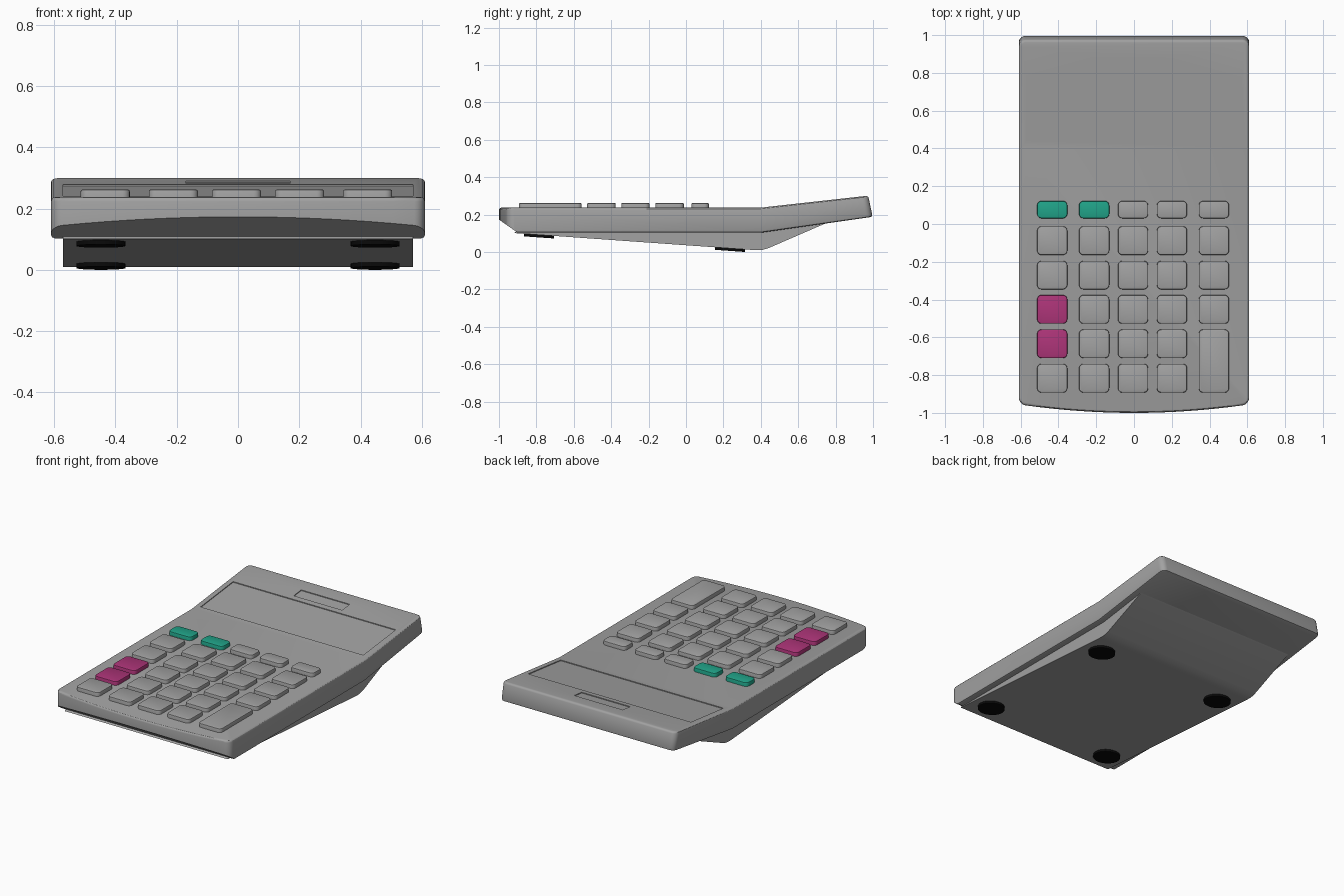
import bpy, bmesh, math

if "Cube" in bpy.data.objects:
    bpy.data.objects.remove(bpy.data.objects["Cube"])


def material(name, rgb):
    m = bpy.data.materials.new(name)
    m.diffuse_color = (*rgb, 1)
    m.use_nodes = True
    m.node_tree.nodes["Principled BSDF"].inputs["Base Color"].default_value = m.diffuse_color
    return m


GREY = material("grey plastic", (0.36, 0.36, 0.36))
TEAL = material("teal plastic", (0.015, 0.37, 0.25))
MAGENTA = material("magenta plastic", (0.42, 0.035, 0.19))
BLACK = material("black rubber", (0.003, 0.003, 0.003))


def finish(bm, name, mat, smooth=True):
    bmesh.ops.recalc_face_normals(bm, faces=bm.faces)
    me = bpy.data.meshes.new(name)
    bm.to_mesh(me)
    bm.free()
    ob = bpy.data.objects.new(name, me)
    bpy.context.collection.objects.link(ob)
    me.materials.append(mat)
    if smooth:
        bpy.ops.object.select_all(action='DESELECT')
        ob.select_set(True)
        bpy.context.view_layer.objects.active = ob
        bpy.ops.object.shade_smooth_by_angle(angle=math.radians(30))
    return ob


def extrude(points, vector):
    bm = bmesh.new()
    face = bm.faces.new([bm.verts.new(p) for p in points])
    new = bmesh.ops.extrude_face_region(bm, geom=[face])["geom"]
    bmesh.ops.translate(bm, vec=vector,
                        verts=[v for v in new if isinstance(v, bmesh.types.BMVert)])
    bmesh.ops.recalc_face_normals(bm, faces=bm.faces)
    return bm


def rounded_rect(x0, x1, y0, y1, r, steps=5):
    corners = [(x1 - r, y1 - r), (x0 + r, y1 - r), (x0 + r, y0 + r), (x1 - r, y0 + r)]
    pts = []
    for q, (cx, cy) in enumerate(corners):
        for i in range(steps + 1):
            a = math.pi / 2 * (q + i / steps)
            pts.append((cx + r * math.cos(a), cy + r * math.sin(a)))
    return pts


def bevel_rim(bm, z, width, segments):
    rim = [e for e in bm.edges if all(abs(v.co.z - z) < 1e-5 for v in e.verts)]
    bmesh.ops.bevel(bm, geom=rim, offset=width, segments=segments, profile=0.5,
                    affect='EDGES', clamp_overlap=True)


# Body: rounded slab with a bowed front edge
LOW, HIGH, FOLD = 0.103, 0.237, 0.4
outline = rounded_rect(-0.61, 0.61, -0.955, 1.0, 0.035)
split = 18  # first point of the front right corner
bow = [(-0.575 + 1.15 * i / 16, -0.955) for i in range(1, 16)]
outline = outline[:split] + bow + outline[split:]
outline = [(x, y - 0.045 * (1 - (x / 0.61) ** 2) if y < -0.9 else y) for x, y in outline]
bm = extrude([(x, y, LOW) for x, y in outline], (0, 0, HIGH - LOW))
bevel_rim(bm, HIGH, 0.014, 3)
bevel_rim(bm, LOW, 0.012, 2)

# Undercut along the lower front edge
cut = bmesh.ops.bisect_plane(bm, geom=bm.verts[:] + bm.edges[:] + bm.faces[:],
                             plane_co=(0, -0.9, LOW), plane_no=(0, -0.07, -0.1),
                             clear_outer=True)
bmesh.ops.holes_fill(bm, edges=[e for e in bm.edges if e.is_boundary])

# Tilted, tapering display end
bmesh.ops.bisect_plane(bm, geom=bm.verts[:] + bm.edges[:] + bm.faces[:],
                       plane_co=(0, FOLD, 0), plane_no=(0, 1, 0))
for v in bm.verts:
    if v.co.y > FOLD:
        t = (v.co.y - FOLD) / 0.6
        h = (v.co.z - LOW) / (HIGH - LOW)
        v.co.y = FOLD + t * (0.598 - 0.024 * h)
        v.co.z += t * (0.085 - 0.021 * h)
body = finish(bm, "body", GREY)

# Shallow display and solar cell recesses
SLOPE = 0.064 / 0.574
for name, half, y0, y1, depth in (("display_cutter", 0.57, 0.44, 0.765, 0.005),
                                  ("solar_cell_cutter", 0.17, 0.80, 0.875, 0.005)):
    floor = [(-half, y, HIGH + (y - FOLD) * SLOPE - depth) for y in (y0, y1)]
    floor += [(half, y, z) for _, y, z in reversed(floor)]
    cutter = finish(extrude(floor, (0, 0, 0.1)), name, GREY, False)
    cutter.hide_render = True
    cutter.hide_viewport = True
    mod = body.modifiers.new(name, 'BOOLEAN')
    mod.operation, mod.solver, mod.object = 'DIFFERENCE', 'EXACT', cutter

# Wedge stand under the body
profile = [(-0.92, 0.101), (0.36, 0.0105), (0.385, 0.0095), (0.41, 0.0115), (0.44, 0.02),
           (0.77, 0.163), (0.77, 0.19), (0.4, 0.15), (-0.85, 0.15)]
finish(extrude([(-0.57, y, z) for y, z in profile], (1.14, 0, 0)), "wedge_stand", GREY)

# Keys
columns = [-0.433, -0.211, -0.005, 0.201, 0.423]
rows = [(0.03, 0.122), (-0.164, -0.012), (-0.346, -0.195), (-0.528, -0.376),
        (-0.71, -0.558), (-0.893, -0.74)]
for r, (y0, y1) in enumerate(rows):
    for c, x in enumerate(columns):
        if (r, c) == (5, 4):
            continue
        tall = (r, c) == (4, 4)
        low_y = rows[5][0] if tall else y0
        shape = rounded_rect(x - 0.08, x + 0.08, low_y, y1, 0.024)
        bm = extrude([(px, py, 0.225) for px, py in shape], (0, 0, 0.037))
        bevel_rim(bm, 0.262, 0.006, 2)
        mat = TEAL if r == 0 and c < 2 else MAGENTA if c == 0 and r in (3, 4) else GREY
        finish(bm, "tall_key" if tall else f"key_row{r + 1}_column{c + 1}", mat)

# Rubber feet, tilted with the wedge
for y, z in ((-0.785, 0.0885), (0.235, 0.0165)):
    for x in (-0.447, 0.447):
        ring = [(x + 0.08 * math.cos(a), y + 0.08 * math.sin(a),
                 z + 0.004 - 0.0706 * 0.08 * math.sin(a))
                for a in (math.tau * i / 32 for i in range(32))]
        finish(extrude(ring, (0, 0, -0.0148)), "foot", BLACK)
